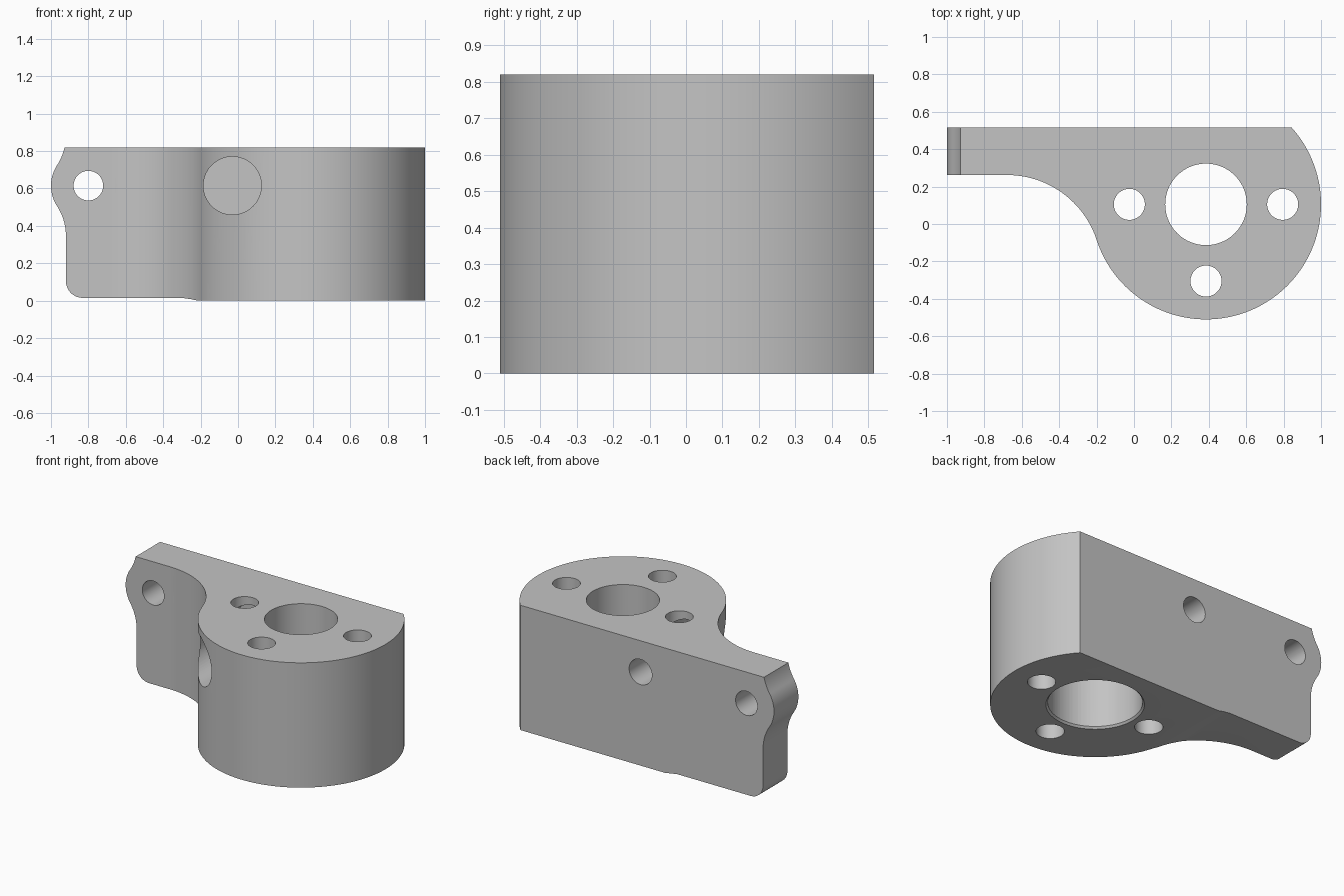
import bpy, bmesh, math
from mathutils import Vector

cube = bpy.data.objects.get("Cube")
if cube:
    bpy.data.objects.remove(cube, do_unlink=True)

grey = bpy.data.materials.new("machined grey")
grey.use_nodes = True
COLOUR = (0.55, 0.55, 0.55, 1)
grey.diffuse_color = COLOUR
grey.node_tree.nodes["Principled BSDF"].inputs["Base Color"].default_value = COLOUR


def arc(cx, cy, r, start, end, steps):
    """Points on an arc, angles in radians."""
    angles = [start + (end - start) * i / steps for i in range(steps + 1)]
    return [(cx + r * math.cos(a), cy + r * math.sin(a)) for a in angles]


def prism(name, outline, low, high, axis="z"):
    """Extrude a flat outline along z, or an (x, z) outline along y."""
    bm = bmesh.new()
    place = (lambda p: (p[0], p[1], low)) if axis == "z" else (lambda p: (p[0], low, p[1]))
    face = bm.faces.new([bm.verts.new(place(p)) for p in outline])
    extruded = bmesh.ops.extrude_face_region(bm, geom=[face])["geom"]
    move = Vector((0, 0, high - low)) if axis == "z" else Vector((0, high - low, 0))
    bmesh.ops.translate(bm, vec=move,
                        verts=[g for g in extruded if isinstance(g, bmesh.types.BMVert)])
    bmesh.ops.recalc_face_normals(bm, faces=bm.faces)
    mesh = bpy.data.meshes.new(name)
    bm.to_mesh(mesh)
    bm.free()
    mesh.materials.append(grey)
    obj = bpy.data.objects.new(name, mesh)
    bpy.context.collection.objects.link(obj)
    return obj


def hole(name, cx, cy, r, low, high, axis="z", steps=64):
    return prism(name, arc(cx, cy, r, 0, math.tau, steps)[:-1], low, high, axis)


def combine(target, tool, operation):
    """Apply an exact boolean and discard the tool."""
    tool.hide_render = True
    mod = target.modifiers.new("shape", "BOOLEAN")
    mod.operation, mod.object, mod.solver = operation, tool, "EXACT"
    bpy.context.view_layer.objects.active = target
    bpy.ops.object.modifier_apply(modifier=mod.name)
    bpy.data.objects.remove(tool, do_unlink=True)


HEIGHT, BACK, ARM_FRONT = 0.82, 0.515, 0.262
HUB_X, HUB_Y, HUB_R = 0.385, 0.105, 0.615

# Plan outline: round hub, concave blend and straight arm
FILLET_X, FILLET_R = -0.68, 0.506
fillet_y = ARM_FRONT - FILLET_R
touch = math.atan2(HUB_Y - fillet_y, HUB_X - FILLET_X)
plan = [(-1.1, BACK), (-1.1, ARM_FRONT)]
plan += arc(FILLET_X, fillet_y, FILLET_R, math.pi / 2, touch, 32)[:-1]
plan += arc(HUB_X, HUB_Y, HUB_R, touch - math.pi,
            math.asin((BACK - HUB_Y) / HUB_R), 96)
bracket = prism("bracket_body", plan, 0, HEIGHT)

# Side outline: rounded ear, eased lower corner and raised arm underside
EAR_X, EAR_Z, EAR_R, EDGE, BLEND = -0.8, 0.615, 0.2, -0.92, 0.296
meet = math.asin(0.27 / (EAR_R + BLEND))
side = [(1.2, -0.1), (1.2, 0.95), (EDGE, 0.95)]
side += arc(EDGE - BLEND, EAR_Z + 0.27, BLEND, 0, -meet, 12)[:-1]
side += arc(EAR_X, EAR_Z, EAR_R, math.pi - meet, math.pi + meet, 24)
side += arc(EDGE - BLEND, EAR_Z - 0.27, BLEND, meet, 0, 12)[1:]
side += arc(EDGE + 0.09, 0.105, 0.09, math.pi, 1.5 * math.pi, 16)
side += [(-0.3, 0.015), (-0.25, 0.008), (-0.21, -0.001), (-0.2, -0.1)]
combine(bracket, prism("side_outline", side, -1, 1, "y"), "INTERSECT")

# Central bore, wider bearing seat below, chamfered at the rim
SEAT_R = 0.278
combine(bracket, hole("bore", HUB_X, HUB_Y, 0.218, -0.1, 1, steps=96), "DIFFERENCE")
combine(bracket, hole("bearing_seat", HUB_X, HUB_Y, SEAT_R, -0.1, 0.5, steps=96), "DIFFERENCE")
rim = hole("rim_chamfer", HUB_X, HUB_Y, SEAT_R - 0.002, -0.02, 0.015, steps=96)
for v in rim.data.vertices:
    if v.co.z < 0:
        for i, c in ((0, HUB_X), (1, HUB_Y)):
            v.co[i] = c + (v.co[i] - c) * 0.306 / (SEAT_R - 0.002)
combine(bracket, rim, "DIFFERENCE")

# Three vertical bolt holes around the bore
for dx, dy in ((-0.41, 0), (0.41, 0), (0, -0.41)):
    combine(bracket, hole("bolt_hole", HUB_X + dx, HUB_Y + dy, 0.083, -0.1, 1), "DIFFERENCE")

# Two cross holes with screw-head recesses at the front
for x, r, recess in ((EAR_X, 0.079, 0.152), (-0.03, 0.083, 0.155)):
    combine(bracket, hole("cross_hole", x, EAR_Z, r, -1, 1, "y"), "DIFFERENCE")
    combine(bracket, hole("screw_recess", x, EAR_Z, recess, -1, ARM_FRONT - 0.0005, "y"),
            "DIFFERENCE")

bpy.ops.object.select_all(action="DESELECT")
bracket.select_set(True)
bpy.context.view_layer.objects.active = bracket
bpy.ops.object.shade_smooth_by_angle(angle=math.radians(25))
